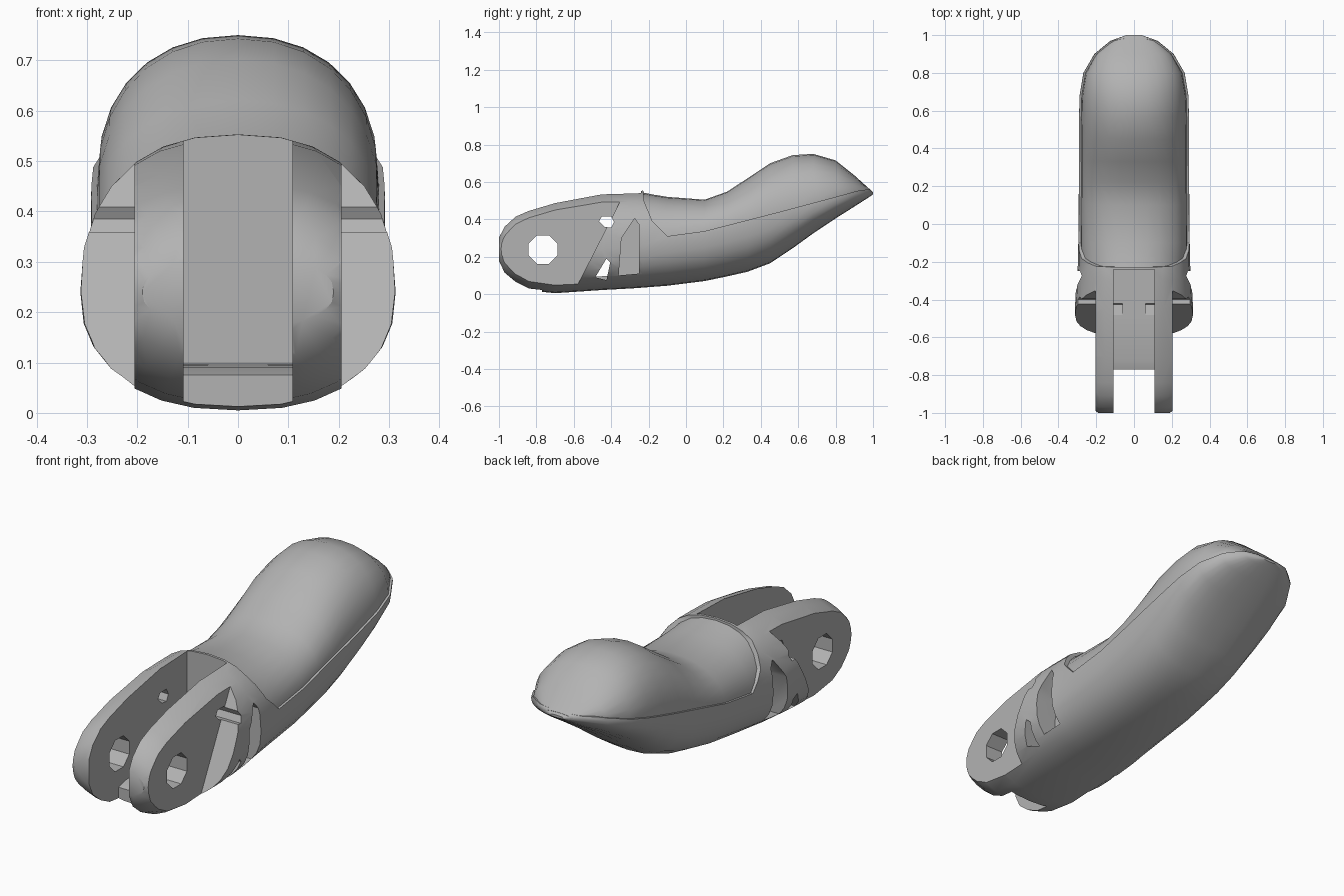
import bpy, bmesh, math

if "Cube" in bpy.data.objects:
    bpy.data.objects.remove(bpy.data.objects["Cube"])

grey = bpy.data.materials.new("matte grey")
grey.use_nodes = True
grey.diffuse_color = (0.45, 0.45, 0.45, 1)
grey.node_tree.nodes["Principled BSDF"].inputs["Base Color"].default_value = (0.45, 0.45, 0.45, 1)


def make_object(name, bm):
    bmesh.ops.recalc_face_normals(bm, faces=bm.faces)
    mesh = bpy.data.meshes.new(name)
    bm.to_mesh(mesh)
    bm.free()
    mesh.materials.append(grey)
    obj = bpy.data.objects.new(name, mesh)
    bpy.context.collection.objects.link(obj)
    return obj


def loft(name, sections, power=2.4, sides=28):
    """Skin rounded sections given as (y, top, widest height, bottom, half width)."""
    bm = bmesh.new()
    rings = []
    for y, top, mid, bottom, half in sections:
        ring = []
        for i in range(sides):
            a = math.tau * i / sides
            c, s = math.cos(a), math.sin(a)
            x = math.copysign(abs(c) ** (2 / power), c) * half
            rise = abs(s) ** (2 / power)
            z = mid + rise * (top - mid) if s > 0 else mid - rise * (mid - bottom)
            ring.append(bm.verts.new((x, y, z)))
        rings.append(ring)
    for a, b in zip(rings, rings[1:]):
        for i in range(sides):
            j = (i + 1) % sides
            bm.faces.new((a[i], a[j], b[j], b[i]))
    bm.faces.new(rings[0])
    bm.faces.new(rings[-1])
    return make_object(name, bm)


def prism(name, outline, x0, x1):
    """Side-view (y, z) outline extruded across x."""
    bm = bmesh.new()
    near = [bm.verts.new((x0, y, z)) for y, z in outline]
    far = [bm.verts.new((x1, y, z)) for y, z in outline]
    bm.faces.new(near)
    bm.faces.new(far)
    for i in range(len(outline)):
        j = (i + 1) % len(outline)
        bm.faces.new((near[i], near[j], far[j], far[i]))
    return make_object(name, bm)


def cut(target, cutter):
    mod = target.modifiers.new("cut", "BOOLEAN")
    mod.operation = "DIFFERENCE"
    mod.solver = "EXACT"
    mod.object = cutter
    bpy.context.view_layer.objects.active = target
    bpy.ops.object.modifier_apply(modifier=mod.name)
    bpy.data.objects.remove(cutter)


def smooth(obj, degrees):
    bpy.ops.object.select_all(action="DESELECT")
    obj.select_set(True)
    bpy.context.view_layer.objects.active = obj
    bpy.ops.object.shade_smooth_by_angle(angle=math.radians(degrees))


# Whole finger form from fork to tip
front = [
    (-1.0, .31, .24, .17, .19), (-.97, .37, .24, .105, .23), (-.91, .425, .24, .055, .27),
    (-.84, .455, .24, .02, .29), (-.7, .497, .24, .005, .305), (-.45, .545, .24, .022, .313),
    (-.3, .55, .25, .03, .305), (-.23, .553, .26, .035, .298),
]
rear = [
    (-.1, .52, .29, .045, .295), (.1, .505, .32, .07, .293), (.22, .548, .35, .095, .292),
    (.33, .62, .38, .12, .292), (.45, .70, .42, .165, .292), (.57, .743, .45, .245, .291),
    (.68, .75, .48, .325, .288), (.8, .715, .51, .405, .268), (.9, .635, .535, .468, .21),
    (.97, .572, .548, .513, .125), (1.0, .545, .54, .533, .04),
]
shell = loft("finger_shell", front + rear)

# Recess in the shell that holds the soft pad
cut(shell, prism("pad_recess", [
    (-.235, .7), (-.225, .5), (-.18, .39), (-.1, .31), (.1, .337), (.5, .44), (.8, .52),
    (.93, .556), (1.1, .57), (1.1, .9), (-.235, .9)], -.5, .5))

# Finger pad, slightly narrower than the shell
pad_front = [(-.24, .545, .26, .1, .283), (-.18, .533, .27, .1, .283)]
pad_rear = [(y, top, mid, bottom + min(.04, (mid - bottom) * .5), half - min(.011, half * .1))
            for y, top, mid, bottom, half in rear[:-1]]
pad = loft("finger_pad", pad_front + pad_rear + [(.99, .555, .545, .54, .07)], 2.2)

# Flat fork cheeks ending at slanted shoulders, with side pockets and slots
shoulder = [(-1.3, -.2), (-.708, -.2), (-.248, .7), (-1.3, .7)]
pocket = [(-.36, .1), (-.25, .11), (-.25, .37), (-.275, .405), (-.345, .3)]
low_slot = [(-.485, .09), (-.425, .075), (-.405, .17), (-.425, .19)]
for side in (-1, 1):
    cut(shell, prism("shoulder_cutter", shoulder, side * .205, side * .6))
    cut(shell, prism("pocket_cutter", pocket, side * .19, side * .6))
    cut(shell, prism("low_slot_cutter", low_slot, side * .06, side * .6))

# Slot between the cheeks, leaving a short floor web
cut(shell, prism("slot_cutter", [
    (-1.2, -.2), (-.77, -.2), (-.77, .075), (-.72, .09), (-.24, .1), (-.24, .9), (-1.2, .9)],
    -.108, .108))

# Pivot hole and small square window through both cheeks
pivot = [(-.765 + .083 * math.cos(math.tau * (i + .5) / 8),
          .238 + .083 * math.sin(math.tau * (i + .5) / 8)) for i in range(8)]
window = [(-.465, .39), (-.45, .415), (-.4, .415), (-.385, .385), (-.4, .355), (-.435, .36)]
cut(shell, prism("pivot_cutter", pivot, -.6, .6))
cut(shell, prism("window_cutter", window, -.6, .6))

# Small tapered socket in the back wall of the slot
bm = bmesh.new()
bmesh.ops.create_cone(bm, cap_ends=True, segments=5, radius1=.05, radius2=.015, depth=.16)
for v in bm.verts:
    v.co = (v.co.x, v.co.z - .2, v.co.y + .24)
cut(shell, make_object("socket_cutter", bm))

smooth(shell, 32)
smooth(pad, 40)
